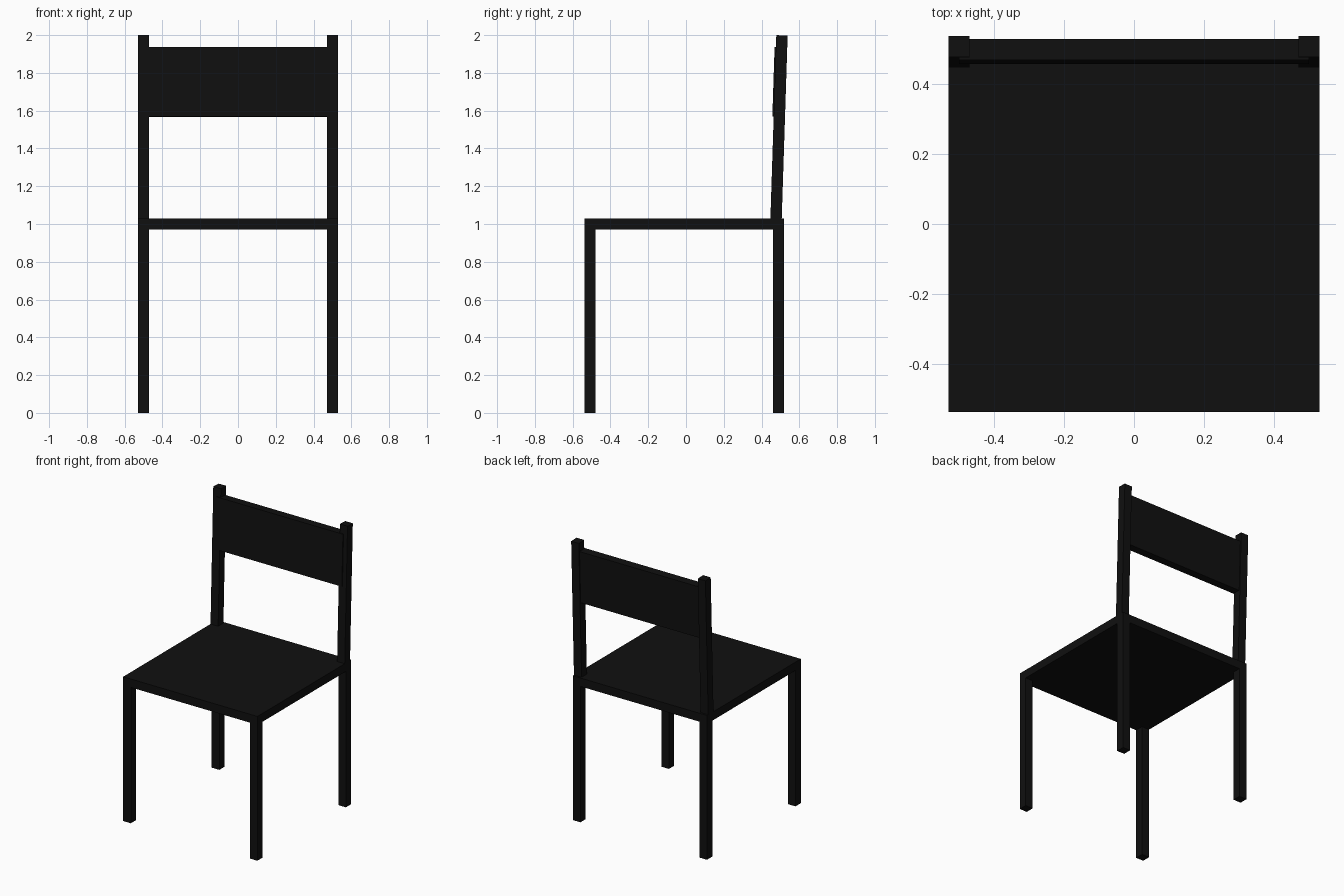
import bpy
from math import radians

if "Cube" in bpy.data.objects:
    bpy.data.objects.remove(bpy.data.objects["Cube"])

black = bpy.data.materials.new("black_paint")
black.diffuse_color = (0.005, 0.005, 0.005, 1)
black.use_nodes = True
black.node_tree.nodes["Principled BSDF"].inputs["Base Color"].default_value = black.diffuse_color


def box(name, center, size, tilt=0.0):
    bpy.ops.mesh.primitive_cube_add(size=1, location=center)
    ob = bpy.context.object
    ob.name = name
    ob.scale = size
    ob.rotation_euler.x = -radians(tilt)   # lean towards the back
    ob.data.materials.append(black)
    return ob


T = 0.06      # thickness of every bar and board
LEAN = 1.85   # backrest lean in degrees

# seat board
box("seat", (0, -0.009, 1.0), (1.06, 1.058, T))

# legs and back posts, left and right
for side, s in (("left", -1), ("right", 1)):
    box(f"front_leg_{side}", (s * 0.5, -0.508, 0.485), (T, T, 0.97))
    box(f"back_leg_{side}", (s * 0.5, 0.49, 0.485), (T, T, 0.97))
    box(f"back_post_{side}", (s * 0.5, 0.492, 1.5), (T, T, 0.998), LEAN)

# backrest panel, set slightly forward of the posts
box("backrest_panel", (0, 0.493, 1.752), (1.0, T, 0.37), LEAN)
